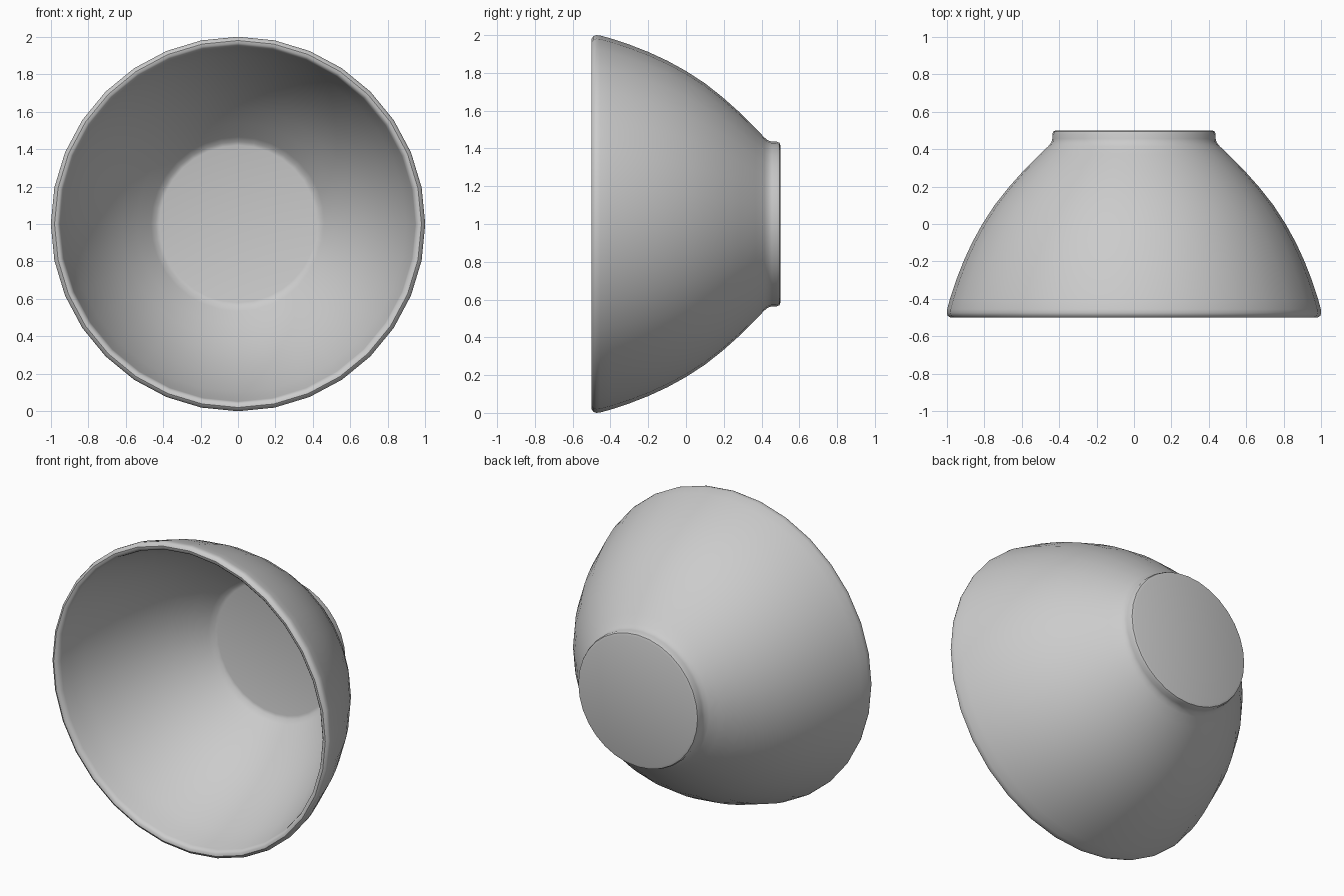
import bpy, bmesh, math
from mathutils import Matrix

if "Cube" in bpy.data.objects:
    bpy.data.objects.remove(bpy.data.objects["Cube"])

# Bowl section as (radius, depth along y): foot, outer wall, rim, inner wall, floor
profile = [
    (0.0, 0.5), (0.415, 0.5), (0.43, 0.495), (0.436, 0.48), (0.436, 0.455),
    (0.442, 0.435), (0.458, 0.415), (0.505, 0.37), (0.59, 0.285), (0.67, 0.195),
    (0.745, 0.1), (0.81, 0.0), (0.865, -0.1), (0.911, -0.2), (0.95, -0.3),
    (0.983, -0.4), (0.998, -0.455), (1.0, -0.475), (0.995, -0.49), (0.98, -0.5),
    (0.965, -0.498), (0.953, -0.487), (0.948, -0.47), (0.932, -0.4), (0.898, -0.3),
    (0.858, -0.2), (0.812, -0.1), (0.757, 0.0), (0.694, 0.1), (0.62, 0.195),
    (0.54, 0.285), (0.465, 0.36), (0.44, 0.385), (0.42, 0.39), (0.0, 0.39),
]

# Turn the section around the y axis, 32 sides
bm = bmesh.new()
verts = [bm.verts.new((r, y, 0)) for r, y in profile]
edges = [bm.edges.new(pair) for pair in zip(verts, verts[1:])]
bmesh.ops.spin(bm, geom=verts + edges, cent=(0, 0, 0), axis=(0, 1, 0),
               angle=math.tau, steps=32, use_merge=False)
bmesh.ops.remove_doubles(bm, verts=bm.verts, dist=0.0005)
bmesh.ops.dissolve_degenerate(bm, edges=bm.edges, dist=0.0001)
bmesh.ops.recalc_face_normals(bm, faces=bm.faces)
bm.transform(Matrix.Translation((0, 0, 1)))

mesh = bpy.data.meshes.new("bowl")
bm.to_mesh(mesh)
bm.free()
bowl = bpy.data.objects.new("bowl", mesh)
bpy.context.collection.objects.link(bowl)

# Smooth shading
bpy.context.view_layer.objects.active = bowl
bowl.select_set(True)
bpy.ops.object.shade_smooth_by_angle(angle=math.radians(40))
